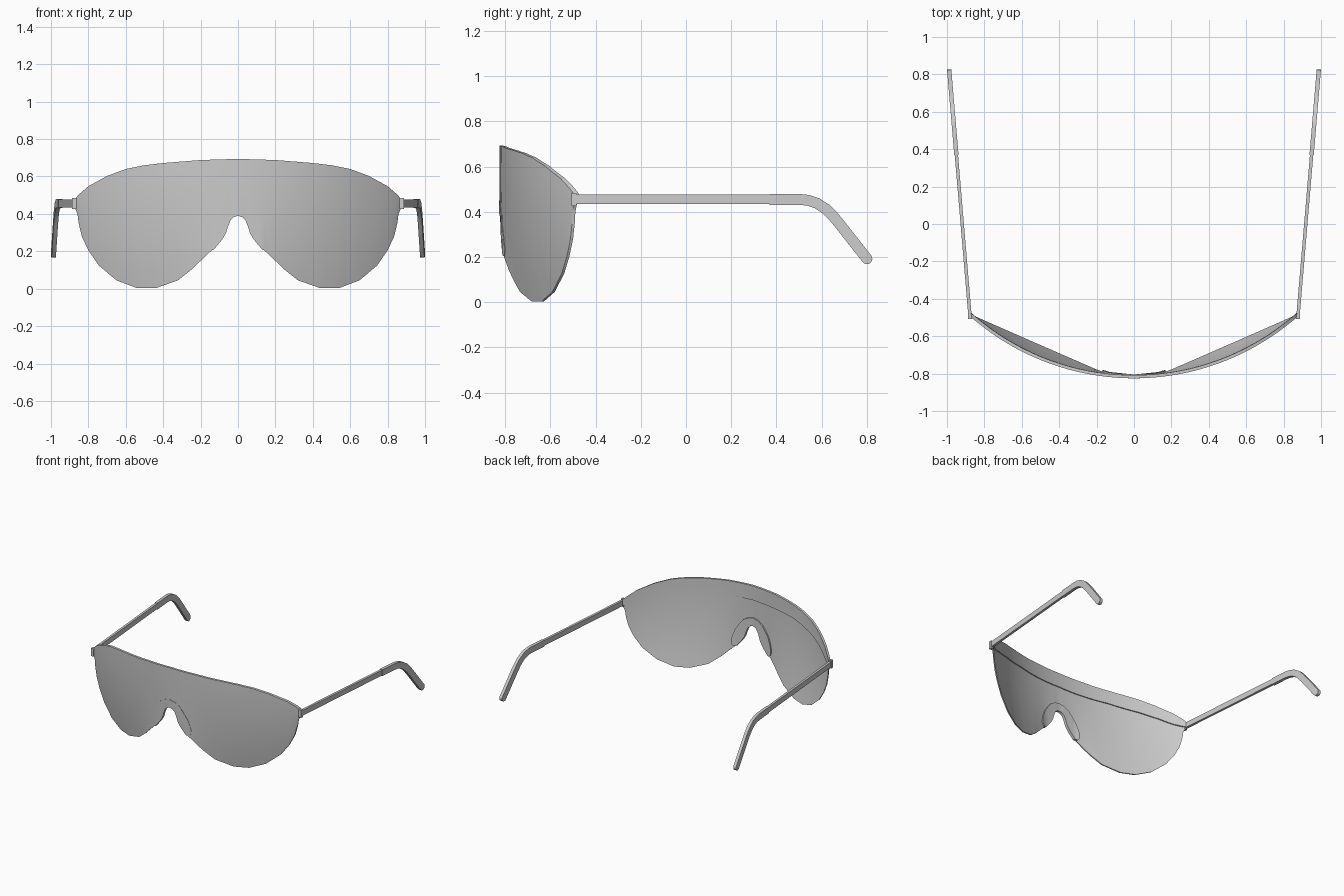
import bpy, bmesh, math
from mathutils import Vector

if "Cube" in bpy.data.objects:
    bpy.data.objects.remove(bpy.data.objects["Cube"])

R = 1.323  # plan radius of the wraparound shield

# Half outlines (x, z) seen from the front
LENS_TOP = [(0, .694), (.2, .688), (.4, .672), (.5, .66), (.6, .64), (.7, .603),
            (.8, .548), (.85, .505), (.868, .485), (.875, .47)]
LENS_BOT = [(0, .39), (.022, .383), (.04, .365), (.052, .335), (.065, .295), (.085, .262),
            (.135, .21), (.18, .168), (.245, .105), (.32, .045), (.44, .003), (.54, .003),
            (.65, .045), (.745, .125), (.8, .205), (.835, .28), (.852, .35), (.858, .40),
            (.87, .425), (.875, .44)]
BROW_BOT = [(0, .585), (.4, .57), (.6, .538), (.72, .5), (.8, .462), (.85, .445), (.875, .44)]
PAD_TOP = [(0, .45), (.04, .442), (.08, .418), (.11, .38), (.14, .335), (.158, .29), (.168, .245)]
PAD_BOT = LENS_BOT[:6] + [(.13, .208), (.15, .203), (.162, .215), (.168, .235)]
EDGE_Y = [(0, -.825), (.13, -.811), (.2, -.787), (.88, -.492)]  # plan of lower edge


def interp(pts, x):
    x = abs(x)
    for (a, p), (b, q) in zip(pts, pts[1:]):
        if x <= b:
            return p + (q - p) * (x - a) / (b - a)
    return pts[-1][1]


def surface_y(x, z):
    """Arc along the top, curling back to a straight run along the lower edge."""
    arc = -.825 + R - math.sqrt(R * R - x * x)
    top, bot = interp(LENS_TOP, x), interp(LENS_BOT, x)
    t = min(1, max(0, (z - bot) / (top - bot)))
    return arc + (interp(EDGE_Y, x) - arc) * (1 - t) ** 2


def finish(bm, name):
    bmesh.ops.recalc_face_normals(bm, faces=bm.faces)
    me = bpy.data.meshes.new(name)
    bm.to_mesh(me)
    bm.free()
    ob = bpy.data.objects.new(name, me)
    bpy.context.collection.objects.link(ob)
    bpy.ops.object.select_all(action='DESELECT')
    ob.select_set(True)
    bpy.context.view_layer.objects.active = ob
    return ob


def sheet(name, top, bot, rows, offset, thick):
    """Closed curved shell between two outlines, following the shield surface."""
    keys = sorted({p[0] for p in top + bot})
    half = [0]
    for a, b in zip(keys, keys[1:]):
        n = math.ceil((b - a) / .05)
        half += [a + (b - a) * k / n for k in range(1, n + 1)]
    xs = [-x for x in reversed(half[1:])] + half
    bm = bmesh.new()
    layers = []
    for d in (offset, offset + thick):
        cols = []
        for x in xs:
            lean = R / math.sqrt(R * R - x * x)
            lo, hi = interp(bot, x), interp(top, x)
            zs = [lo + (hi - lo) * j / rows for j in range(rows + 1)]
            cols.append([bm.verts.new((x, surface_y(x, z) + d * lean, z)) for z in zs])
        layers.append(cols)
    for cols in layers:
        for c, e in zip(cols, cols[1:]):
            for j in range(rows):
                bm.faces.new((c[j], e[j], e[j + 1], c[j + 1]))
    # close the rim
    f, b = layers
    rim = lambda c: [k[0] for k in c] + c[-1][1:] + [k[-1] for k in c[-2::-1]] + c[0][-2:0:-1]
    rf, rb = rim(f), rim(b)
    for i in range(len(rf)):
        bm.faces.new((rf[i - 1], rf[i], rb[i], rb[i - 1]))
    finish(bm, name)
    bpy.ops.object.shade_smooth_by_angle(angle=math.radians(35))


def arm_part(name, outline, half_width):
    """Side profile (y, z) given thickness in x, splayed outwards and mirrored."""
    bm = bmesh.new()
    rings = [[bm.verts.new((.877 + (y + .49) * .0845 + s * half_width, y, z))
              for y, z in outline] for s in (-1, 1)]
    for r in rings:
        bm.faces.new(r)
    a, b = rings
    for i in range(len(a)):
        bm.faces.new((a[i - 1], a[i], b[i], b[i - 1]))
    ob = finish(bm, name)
    ob.modifiers.new("mirror", 'MIRROR')
    bpy.ops.object.shade_smooth_by_angle(angle=math.radians(30))


def thicken(path, r):
    """Outline of a 2D path with a round far end."""
    pts = [Vector(p) for p in path]
    left, right = [], []
    for i, p in enumerate(pts):
        d = (pts[min(i + 1, len(pts) - 1)] - pts[max(i - 1, 0)]).normalized()
        n = Vector((-d.y, d.x))
        left.append(p + n * r)
        right.append(p - n * r)
    cap = [pts[-1] + r * (n * math.cos(a) + d * math.sin(a))
           for a in (math.pi * k / 8 for k in range(1, 8))]
    return left + cap + right[::-1]


# Shield lens, inner brow strip and nose piece
sheet("lens", LENS_TOP, LENS_BOT, 12, 0, .009)
sheet("brow_strip", LENS_TOP, BROW_BOT, 4, .007, .01)
sheet("nose_piece", PAD_TOP, PAD_BOT, 4, -.002, .022)

# Hinges, temple bars and bent ear tips
arm_part("hinge", [(-.507, .425), (-.484, .425), (-.484, .484), (-.507, .484)], .011)
arm_part("temple_bar", [(-.495, .435), (.40, .435), (.40, .476), (-.495, .476)], .009)
arm_part("ear_tip", thicken([(.37, .455), (.5, .455), (.54, .451), (.58, .438), (.62, .412),
                             (.65, .382), (.68, .346), (.801, .192)], .024), .0115)
